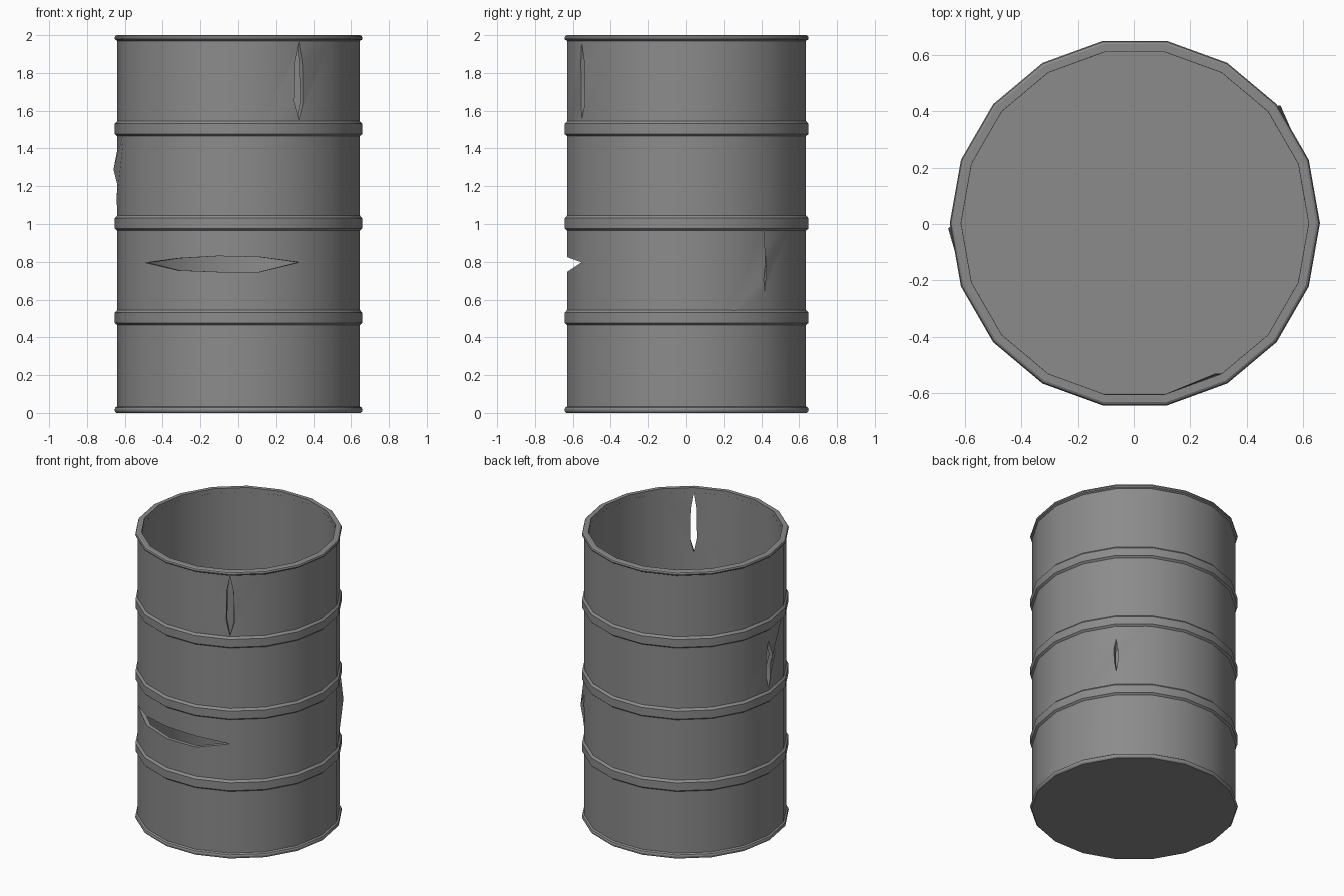
import bpy
import bmesh
from math import cos, sin, radians

SIDES = 18
STEP = 360 / SIDES
RADIUS = 0.643
CENTRE = (0.003, 0.003, 0)

cube = bpy.data.objects.get("Cube")
if cube:
    bpy.data.objects.remove(cube, do_unlink=True)

steel = bpy.data.materials.new("grey_steel")
grey = (0.26, 0.26, 0.26, 1)
steel.diffuse_color = grey
steel.use_nodes = True
bsdf = next(n for n in steel.node_tree.nodes if n.type == "BSDF_PRINCIPLED")
bsdf.inputs["Base Color"].default_value = grey


def polar(angle, r, z):
    return (r * cos(radians(angle)), r * sin(radians(angle)), z)


def finish(bm, name, thickness=0):
    """Turn a bmesh into a shaded object, optionally thickened inward."""
    mesh = bpy.data.meshes.new(name)
    bm.to_mesh(mesh)
    bm.free()
    mesh.materials.append(steel)
    obj = bpy.data.objects.new(name, mesh)
    obj.location = CENTRE
    bpy.context.collection.objects.link(obj)
    bpy.ops.object.select_all(action="DESELECT")
    obj.select_set(True)
    bpy.context.view_layer.objects.active = obj
    if thickness:
        mod = obj.modifiers.new("sheet_thickness", "SOLIDIFY")
        mod.thickness = thickness
        mod.offset = -1
        mod.use_even_offset = True
        bpy.ops.object.modifier_apply(modifier=mod.name)
    bpy.ops.object.shade_smooth_by_angle(angle=radians(30))
    return obj


def hoop(name, profile):
    """Sweep a closed (radius, height) profile around the axis."""
    bm = bmesh.new()
    loops = [[bm.verts.new(polar(i * STEP, r, z)) for r, z in profile]
             for i in range(SIDES)]
    n = len(profile)
    for i in range(SIDES):
        a, b = loops[i], loops[(i + 1) % SIDES]
        for j in range(n):
            k = (j + 1) % n
            bm.faces.new((a[j], b[j], b[k], a[k]))
    bmesh.ops.recalc_face_normals(bm, faces=bm.faces)
    finish(bm, name)


# Wall: stacked panels of faces, torn open along some columns
wall = bmesh.new()
levels = [0, 0.505, 1.005, 1.505, 1.97]
rings = [[wall.verts.new(polar(i * STEP, RADIUS, z)) for i in range(SIDES)]
         for z in levels]


def wall_vert(column, z, shift=0, push=0):
    """Vertex on the flat wall, shifted in degrees and bent outward."""
    half = radians(STEP / 2)
    r = RADIUS * cos(half) / cos(half - radians(abs(shift)))
    return wall.verts.new(polar(column * STEP + shift, r + push, z))


# Each panel column has one edge chain per side; a slit makes them differ
after, before = {}, {}
for k in range(len(levels) - 1):
    for i in range(SIDES):
        chain = [rings[k][i], rings[k + 1][i]]
        after[k, i] = before[k, i] = chain

# Upright slits: panel, column, bottom, top, lips (z, shift, push) per side
slits = [
    (3, 15, 1.55, 1.965,
     [(1.65, -2.2, -0.008), (1.86, -1.9, -0.004)],
     [(1.64, 2.4, 0), (1.85, 2.1, 0)]),
    (2, 9, 1.06, 1.39,
     [(1.13, -1.6, 0), (1.29, -1.8, 0)],
     [(1.13, 1.4, 0.006), (1.21, 1.5, 0.003), (1.29, 1.6, 0.023)]),
    (1, 2, 0.64, 0.87,
     [(0.71, -0.9, 0.01), (0.79, -1, 0.024)],
     [(0.71, 0.9, 0), (0.8, 0.9, 0.005)]),
]
for k, i, bottom, top, low_side, high_side in slits:
    tips = wall_vert(i, bottom), wall_vert(i, top)
    for chains, lips in ((before, low_side), (after, high_side)):
        edge = [wall_vert(i, *lip) for lip in lips]
        chains[k, i] = [rings[k][i], tips[0], *edge, tips[1], rings[k + 1][i]]

# Wide gash across the front: lower and upper lip per column
gash_panel = 1
gash = {11: (0.795, 0.795), 12: (0.755, 0.818), 13: (0.747, 0.83),
        14: (0.747, 0.825), 15: (0.797, 0.797)}
lower, upper = {}, {}
for i, (lo, hi) in gash.items():
    lower[i] = wall_vert(i, lo)
    upper[i] = lower[i] if lo == hi else wall_vert(i, hi)
    if lo == hi:
        chain = [rings[gash_panel][i], lower[i], rings[gash_panel + 1][i]]
        before[gash_panel, i] = after[gash_panel, i] = chain

for k in range(len(levels) - 1):
    for i in range(SIDES):
        j = (i + 1) % SIDES
        if k == gash_panel and i in gash and j in gash:
            wall.faces.new((rings[k][i], rings[k][j], lower[j], lower[i]))
            wall.faces.new((upper[i], upper[j], rings[k + 1][j], rings[k + 1][i]))
        else:
            wall.faces.new(before[k, j] + after[k, i][::-1])

# Floor closes the bottom ring
wall.faces.new(rings[0][::-1])
finish(wall, "drum_wall_and_floor", 0.026)

# Reinforcing bands around the wall
for name, z in (("lower_band", 0.505), ("middle_band", 1.005), ("upper_band", 1.505)):
    hoop(name, [(0.635, z - 0.04), (RADIUS, z - 0.04), (0.656, z - 0.029),
                (0.656, z + 0.026), (RADIUS, z + 0.04), (0.635, z + 0.04)])

# Rolled rims at the open top and at the base
hoop("top_rim", [(0.617, 1.97), (RADIUS, 1.97), (0.655, 1.977),
                 (0.657, 1.985), (0.653, 1.995), (0.645, 2), (0.617, 2)])
hoop("base_rim", [(0.635, 0), (0.648, 0), (0.655, 0.007),
                  (0.657, 0.017), (0.653, 0.028), (RADIUS, 0.035), (0.635, 0.035)])
